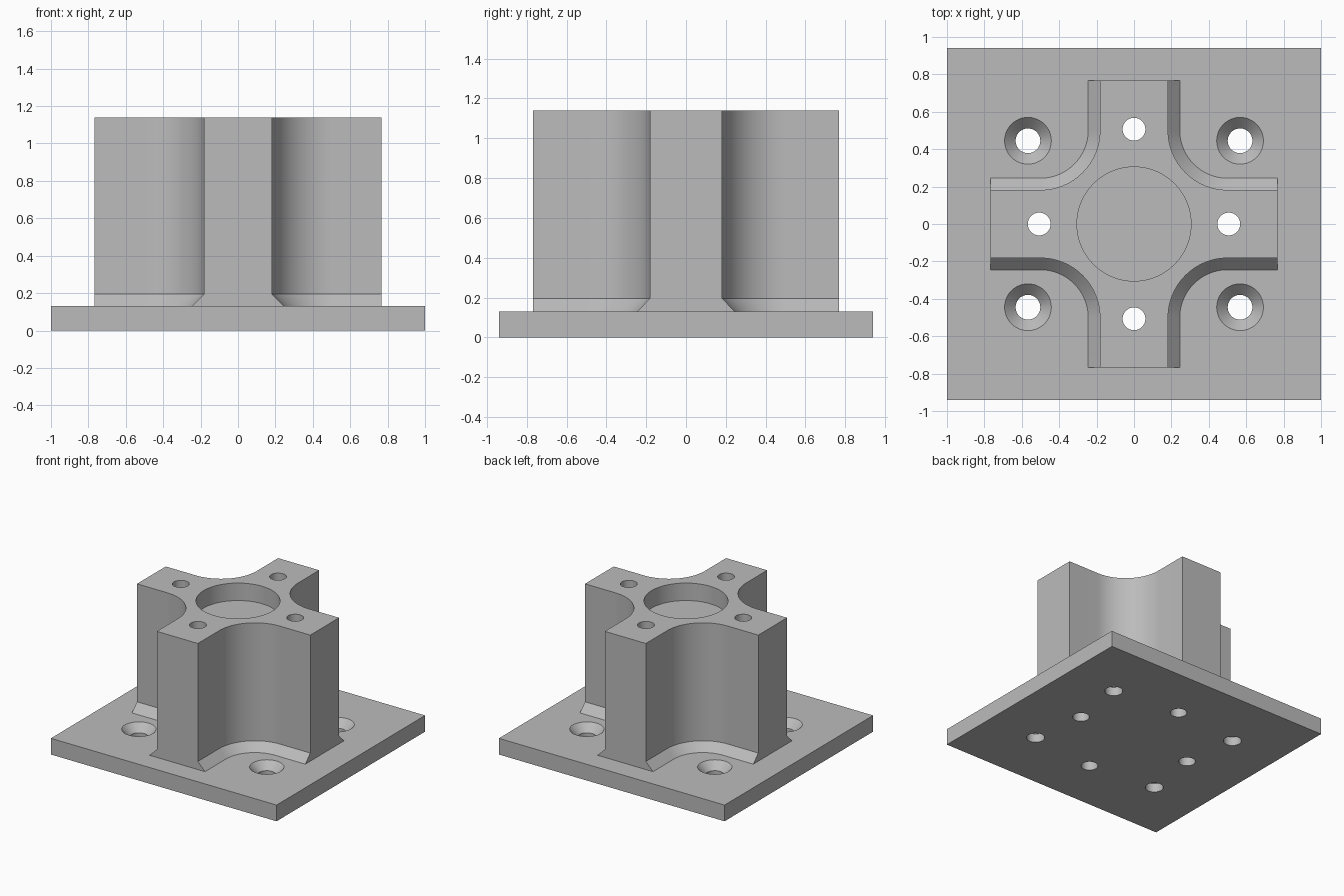
import bpy, bmesh, math

if "Cube" in bpy.data.objects:
    bpy.data.objects.remove(bpy.data.objects["Cube"])

PLATE_TOP, CHAMFER_TOP, BODY_TOP = 0.13, 0.195, 1.14
ARM_END, FILLET_CENTRE = 0.768, 0.5

grey = bpy.data.materials.new("light grey")
grey.diffuse_color = (0.5, 0.5, 0.5, 1)
grey.use_nodes = True
grey.node_tree.nodes["Principled BSDF"].inputs["Base Color"].default_value = grey.diffuse_color


def make_object(name, bm):
    bmesh.ops.recalc_face_normals(bm, faces=bm.faces[:])
    mesh = bpy.data.meshes.new(name)
    bm.to_mesh(mesh)
    bm.free()
    mesh.materials.append(grey)
    obj = bpy.data.objects.new(name, mesh)
    bpy.context.collection.objects.link(obj)
    return obj


def loft(name, levels):
    """Stack equal-length outlines [(z, points), ...] into a closed solid."""
    bm = bmesh.new()
    rings = [[bm.verts.new((x, y, z)) for x, y in pts] for z, pts in levels]
    n = len(rings[0])
    for a, b in zip(rings, rings[1:]):
        for i in range(n):
            j = (i + 1) % n
            bm.faces.new((a[i], a[j], b[j], b[i]))
    bm.faces.new(rings[0][::-1])
    bm.faces.new(rings[-1])
    return make_object(name, bm)


def cross(half, steps=24):
    """Cross outline with concave rounded inner corners."""
    r = FILLET_CENTRE - half
    quarter = [(ARM_END, half)]
    for i in range(steps + 1):
        a = -math.pi / 2 - i / steps * math.pi / 2
        quarter.append((FILLET_CENTRE + r * math.cos(a), FILLET_CENTRE + r * math.sin(a)))
    quarter.append((half, ARM_END))
    pts = []
    for k in range(4):
        c, s = [(1, 0), (0, 1), (-1, 0), (0, -1)][k]
        pts += [(x * c - y * s, x * s + y * c) for x, y in quarter]
    return pts


def circle(x, y, r, n=48):
    return [(x + r * math.cos(2 * math.pi * i / n), y + r * math.sin(2 * math.pi * i / n))
            for i in range(n)]


def boolean(target, tool, operation):
    mod = target.modifiers.new(operation.lower(), 'BOOLEAN')
    mod.operation, mod.solver, mod.object = operation, 'EXACT', tool
    bpy.context.view_layer.objects.active = target
    bpy.ops.object.modifier_apply(modifier=mod.name)
    bpy.data.objects.remove(tool)


# Base plate
bracket = loft("mounting_bracket", [
    (z, [(-1, -0.94), (1, -0.94), (1, 0.94), (-1, 0.94)]) for z in (0, PLATE_TOP)])

# Cross-shaped post with a chamfered foot, rooted inside the plate
post = loft("cross_post", [(0.06, cross(0.245)), (PLATE_TOP, cross(0.245)),
                           (CHAMFER_TOP, cross(0.182)), (BODY_TOP, cross(0.182))])
boolean(bracket, post, 'UNION')

# Shallow round recess in the top
boolean(bracket, loft("recess_cutter", [
    (z, circle(0, 0, 0.305, 72)) for z in (1.0, 1.3)]), 'DIFFERENCE')

# Bolt holes running down through the arms
for x, y in ((0.507, 0), (-0.507, 0), (0, 0.507), (0, -0.507)):
    boolean(bracket, loft("arm_hole_cutter", [
        (z, circle(x, y, 0.061)) for z in (-0.1, 1.3)]), 'DIFFERENCE')

# Countersunk screw holes in the plate corners
for sx in (-1, 1):
    for sy in (-1, 1):
        radii = ((-0.1, 0.066), (0.07, 0.066), (PLATE_TOP, 0.125), (0.15, 0.145))
        boolean(bracket, loft("screw_hole_cutter", [
            (z, circle(sx * 0.567, sy * 0.445, r)) for z, r in radii]), 'DIFFERENCE')

# Smooth curved walls, keep machined edges sharp
bpy.ops.object.select_all(action='DESELECT')
bracket.select_set(True)
bpy.context.view_layer.objects.active = bracket
bpy.ops.object.shade_smooth_by_angle(angle=math.radians(25))
